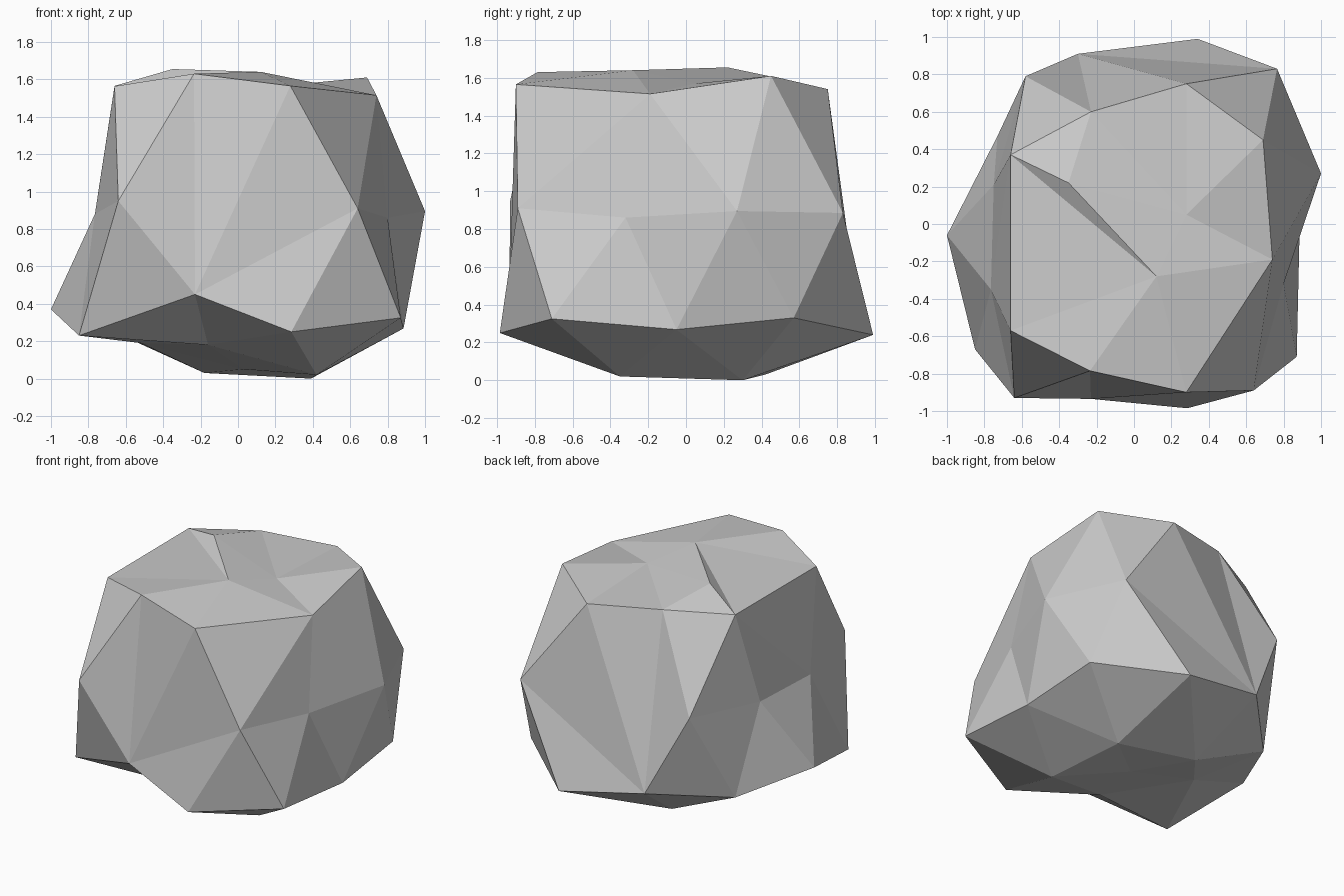
import bpy, bmesh, math

if "Cube" in bpy.data.objects:
    bpy.data.objects.remove(bpy.data.objects["Cube"])

# Boulder: a two-level icosphere whose rings of points are pushed into shape.
# Each ring runs counter-clockwise (seen from above) starting at +x.
# Repeated points are merged, which leaves larger facets there.
pit = (0.28, 0.05, 1.57)
ridge = (0.12, -0.28, 1.64)
left_corner = (-0.66, 0.37, 1.565)
right_corner = (0.74, -0.19, 1.515)
back_low = (-0.30, 0.91, 0.36)
front_low = (-0.23, -0.935, 0.45)

underside = [(0.03, 0.0, 0.05)]
bottom_ring = [(0.39, 0.30, 0.0), (-0.18, 0.42, 0.03), (-0.52, 0.0, 0.19),
               (-0.16, -0.54, 0.18), (0.42, -0.35, 0.02)]
lower_ring = [(0.885, -0.05, 0.268), (0.86, 0.57, 0.33), (0.34, 0.99, 0.24), back_low,
              (-0.73, 0.47, 0.28), (-1.0, -0.06, 0.37), (-0.85, -0.67, 0.23), front_low,
              (0.285, -0.985, 0.25), (0.87, -0.71, 0.325)]
middle_ring = [(1.0, 0.27, 0.895), (0.765, 0.83, 0.885), back_low, (-0.58, 0.79, 0.94),
               (-0.75, 0.21, 0.89), (-0.765, -0.35, 0.88), (-0.64, -0.93, 0.95),
               front_low, (0.64, -0.89, 0.91), (0.80, -0.32, 0.86)]
upper_ring = [right_corner, (0.69, 0.45, 1.61), (0.28, 0.75, 1.54), (-0.23, 0.60, 1.575),
              left_corner, left_corner, (-0.66, -0.57, 1.563), (-0.235, -0.785, 1.63),
              (0.28, -0.90, 1.565), right_corner]
top_ring = [pit, pit, (-0.35, 0.22, 1.655), ridge, ridge]
crown = [pit]


def angle(v):
    return (math.atan2(v.co.y, v.co.x) + 0.01) % math.tau


bm = bmesh.new()
bmesh.ops.create_icosphere(bm, subdivisions=2, radius=1)
verts = sorted(bm.verts, key=lambda v: v.co.z)
start = 0
moves = []
for ring in (underside, bottom_ring, lower_ring, middle_ring, upper_ring, top_ring, crown):
    band = sorted(verts[start:start + len(ring)], key=angle)
    moves += zip(band, ring)
    start += len(ring)
for v, co in moves:
    v.co = co
bmesh.ops.remove_doubles(bm, verts=bm.verts[:], dist=0.001)
bmesh.ops.recalc_face_normals(bm, faces=bm.faces[:])

mesh = bpy.data.meshes.new("boulder")
bm.to_mesh(mesh)
bm.free()
bpy.context.collection.objects.link(bpy.data.objects.new("boulder", mesh))
